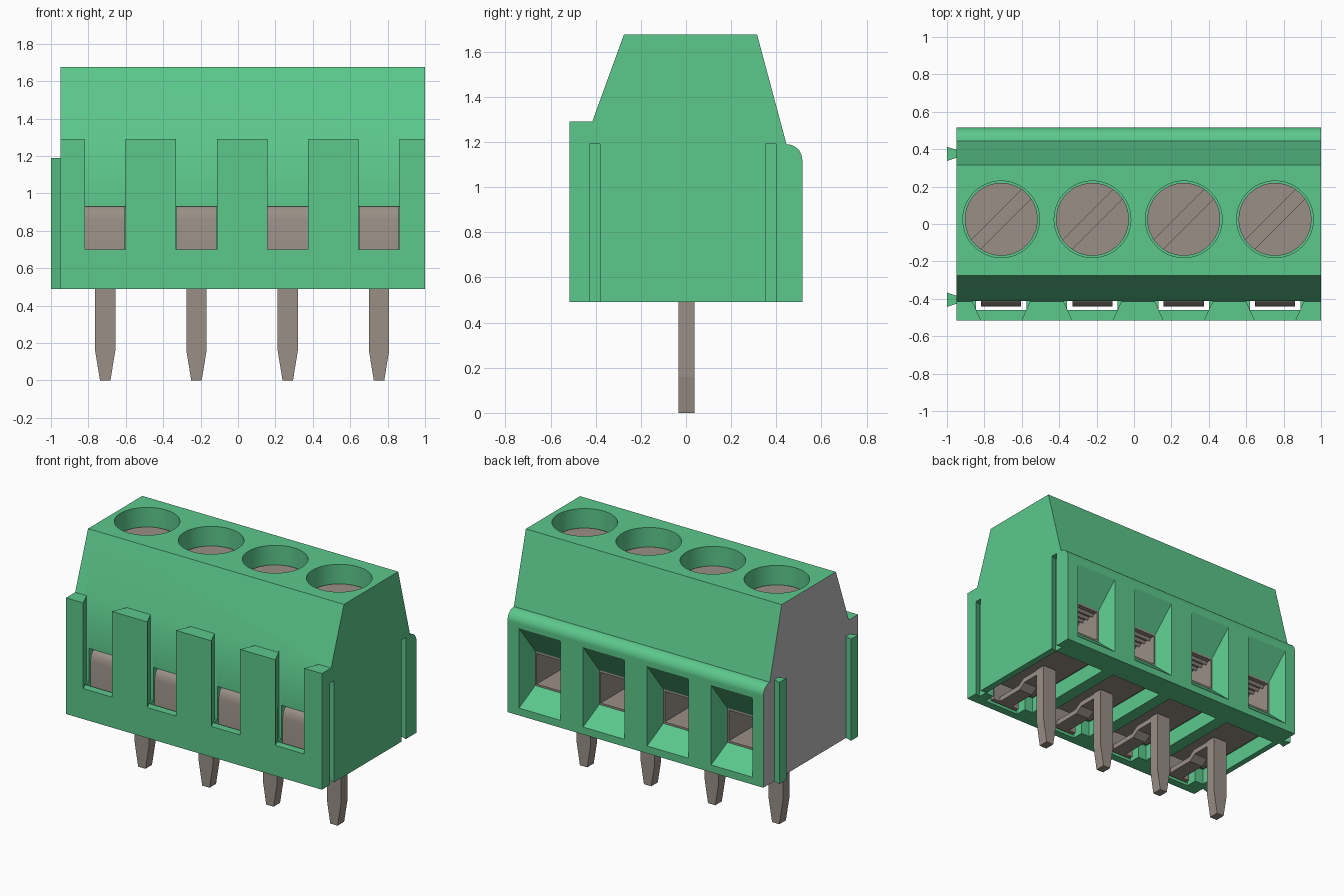
import bpy, bmesh, math
from mathutils import Vector

if "Cube" in bpy.data.objects:
    bpy.data.objects.remove(bpy.data.objects["Cube"], do_unlink=True)


def material(name, rgb):
    m = bpy.data.materials.new(name)
    m.use_nodes = True
    col = (*rgb, 1)
    m.diffuse_color = col
    bsdf = next(n for n in m.node_tree.nodes if n.type == 'BSDF_PRINCIPLED')
    bsdf.inputs["Base Color"].default_value = col
    return m


GREEN = material("green plastic", (0.107, 0.578, 0.262))
METAL = material("warm grey metal", (0.32, 0.275, 0.24))
GREY = material("light grey end", (0.50, 0.49, 0.49))

PITCH, FIRST = 0.488, -0.71
CENTRES = [FIRST + PITCH * i for i in range(4)]


def loft(name, ring_a, ring_b, mat=None):
    """Closed solid between two rings of equal point count."""
    bm = bmesh.new()
    a = [bm.verts.new(p) for p in ring_a]
    b = [bm.verts.new(p) for p in ring_b]
    n = len(a)
    bm.faces.new(a)
    bm.faces.new(b)
    for i in range(n):
        j = (i + 1) % n
        bm.faces.new((a[i], a[j], b[j], b[i]))
    bmesh.ops.recalc_face_normals(bm, faces=bm.faces[:])
    me = bpy.data.meshes.new(name)
    bm.to_mesh(me)
    bm.free()
    ob = bpy.data.objects.new(name, me)
    bpy.context.collection.objects.link(ob)
    if mat:
        me.materials.append(mat)
    return ob


def box(name, x, y, z, mat=None):
    r = lambda h: [(x[0], y[0], h), (x[1], y[0], h), (x[1], y[1], h), (x[0], y[1], h)]
    return loft(name, r(z[0]), r(z[1]), mat)


def extrude_x(name, yz, x0, x1, mat=None):
    return loft(name, [(x0, *p) for p in yz], [(x1, *p) for p in yz], mat)


def extrude_z(name, xy, z0, z1, mat=None):
    return loft(name, [(*p, z0) for p in xy], [(*p, z1) for p in xy], mat)


def disc(x, y, r, n=48):
    return [(x + r * math.cos(math.tau * i / n), y + r * math.sin(math.tau * i / n))
            for i in range(n)]


def apply_modifier(ob, mod):
    bpy.ops.object.select_all(action='DESELECT')
    ob.select_set(True)
    bpy.context.view_layer.objects.active = ob
    bpy.ops.object.modifier_apply(modifier=mod.name)


def cut(ob, cutter):
    cutter.hide_render = True
    mod = ob.modifiers.new("cut", 'BOOLEAN')
    mod.operation, mod.solver, mod.object = 'DIFFERENCE', 'EXACT', cutter
    apply_modifier(ob, mod)
    bpy.data.objects.remove(cutter, do_unlink=True)


def smooth(ob, angle=22):
    bpy.ops.object.select_all(action='DESELECT')
    ob.select_set(True)
    bpy.context.view_layer.objects.active = ob
    bpy.ops.object.shade_smooth_by_angle(angle=math.radians(angle))


# Housing: side profile with rounded rear shoulder
profile = [(-0.515, 0.49), (-0.515, 1.29), (-0.415, 1.29), (-0.275, 1.675), (0.315, 1.675)]
profile += [(0.445 + 0.07 * math.sin(t), 1.12 + 0.07 * math.cos(t))
            for t in (math.pi / 2 * i / 8 for i in range(9))]
profile += [(0.515, 0.49)]
housing = extrude_x("housing", profile, -0.95, 1.0, GREEN)
housing.data.materials.append(GREY)

for cx in CENTRES:
    # Screw well
    cut(housing, extrude_z("well_cutter", disc(cx, 0.025, 0.205), 1.38, 1.8))
    # Front notch, wider towards the inside
    cut(housing, extrude_z("notch_cutter", [(cx - 0.102, -0.53), (cx + 0.102, -0.53),
                                            (cx + 0.155, -0.412), (cx - 0.155, -0.412)], 0.70, 1.36))
    # Slot behind the front wall, open below
    cut(housing, box("slot_cutter", (cx - 0.135, cx + 0.135), (-0.46, -0.37), (0.4, 0.93)))
    # Underside pocket
    cut(housing, box("pocket_cutter", (cx - 0.2, cx + 0.2), (-0.38, 0.34), (0.4, 0.60)))
    # Wire funnel in the back, then the clamp cavity
    rect = lambda y, h, z0, z1: [(cx - h, y, z0), (cx + h, y, z0), (cx + h, y, z1), (cx - h, y, z1)]
    cut(housing, loft("funnel_cutter", rect(0.385, 0.122, 0.66, 0.89),
                      rect(0.516, 0.158, 0.54, 1.092)))
    cut(housing, box("cavity_cutter", (cx - 0.14, cx + 0.14), (-0.30, 0.3855), (0.635, 0.91)))

# Dovetail ribs on one end and matching grooves on the other
for label, y in (("front", -0.405), ("back", 0.375)):
    cut(housing, extrude_z("groove_cutter", [(1.01, y - 0.02), (1.01, y + 0.02),
                                             (0.958, y + 0.036), (0.958, y - 0.036)], 0.4, 1.19))
    extrude_z(label + "_dovetail_rib", [(-0.94, y - 0.018), (-0.94, y + 0.018),
                                        (-1.0, y + 0.038), (-1.0, y - 0.038)], 0.49, 1.19, GREEN)

# Grey flat end of the housing
for f in housing.data.polygons:
    f.material_index = 1 if f.normal.x < -0.99 and f.center.x < -0.949 else 0
smooth(housing)
wn = housing.modifiers.new("flat normals", 'WEIGHTED_NORMAL')
wn.keep_sharp = True

# One set of metal parts, centred on x = 0
parts = []

# Slotted screw
screw = extrude_z("screw", disc(0, 0.025, 0.195), 1.375, 1.545, METAL)
d, s = Vector((1, 1)).normalized(), Vector((1, -1)).normalized()
mid = Vector((0, 0.025))
cut(screw, extrude_z("screw_slot_cutter",
                     [tuple(mid + d * a * 0.3 + s * b * 0.035)
                      for a, b in ((-1, -1), (1, -1), (1, 1), (-1, 1))], 1.505, 1.7))
smooth(screw)
parts.append(screw)

# Hollow wire clamp with gripping ridges
clamp = box("wire_clamp", (-0.15, 0.15), (-0.33, 0.388), (0.61, 0.925), METAL)
cut(clamp, box("clamp_cutter", (-0.112, 0.112), (-0.2, 0.5), (0.67, 0.88)))
parts.append(clamp)
for i in range(5):
    y = 0.12 + 0.05 * i
    parts.append(extrude_x("clamp_ridge", [(y, 0.885), (y + 0.04, 0.885), (y + 0.02, 0.862)],
                           -0.113, 0.113, METAL))

# Plate closing the underside pocket
parts.append(box("clamp_base", (-0.185, 0.185), (-0.36, 0.32), (0.59, 0.615), METAL))

# Spring leaf seen in the front notch
parts.append(extrude_x("spring_leaf", [(-0.44, 0.495), (-0.44, 0.86), (-0.432, 0.895), (-0.42, 0.917),
                                       (-0.40, 0.93), (-0.38, 0.93), (-0.40, 0.89), (-0.41, 0.85),
                                       (-0.41, 0.495)], -0.107, 0.107, METAL))
smooth(parts[-1], 30)

# Cranked strip joining leaf and pin
parts.append(extrude_x("pin_strip", [(0.035, 0.53), (-0.16, 0.53), (-0.21, 0.495), (-0.435, 0.495),
                                     (-0.435, 0.53), (-0.22, 0.53), (-0.17, 0.565), (0.035, 0.565)],
                       -0.053, 0.053, METAL))

# Solder pin with tapered tip
pin_xz = [(-0.028, 0), (0.028, 0), (0.054, 0.16), (0.054, 0.57), (-0.054, 0.57), (-0.054, 0.16)]
parts.append(loft("solder_pin", [(x, -0.033, z) for x, z in pin_xz],
                  [(x, 0.038, z) for x, z in pin_xz], METAL))

# Repeat the metal parts for every pole
for ob in parts:
    for cx in CENTRES[1:]:
        copy = ob.copy()
        copy.location.x = cx
        bpy.context.collection.objects.link(copy)
    ob.location.x = CENTRES[0]
